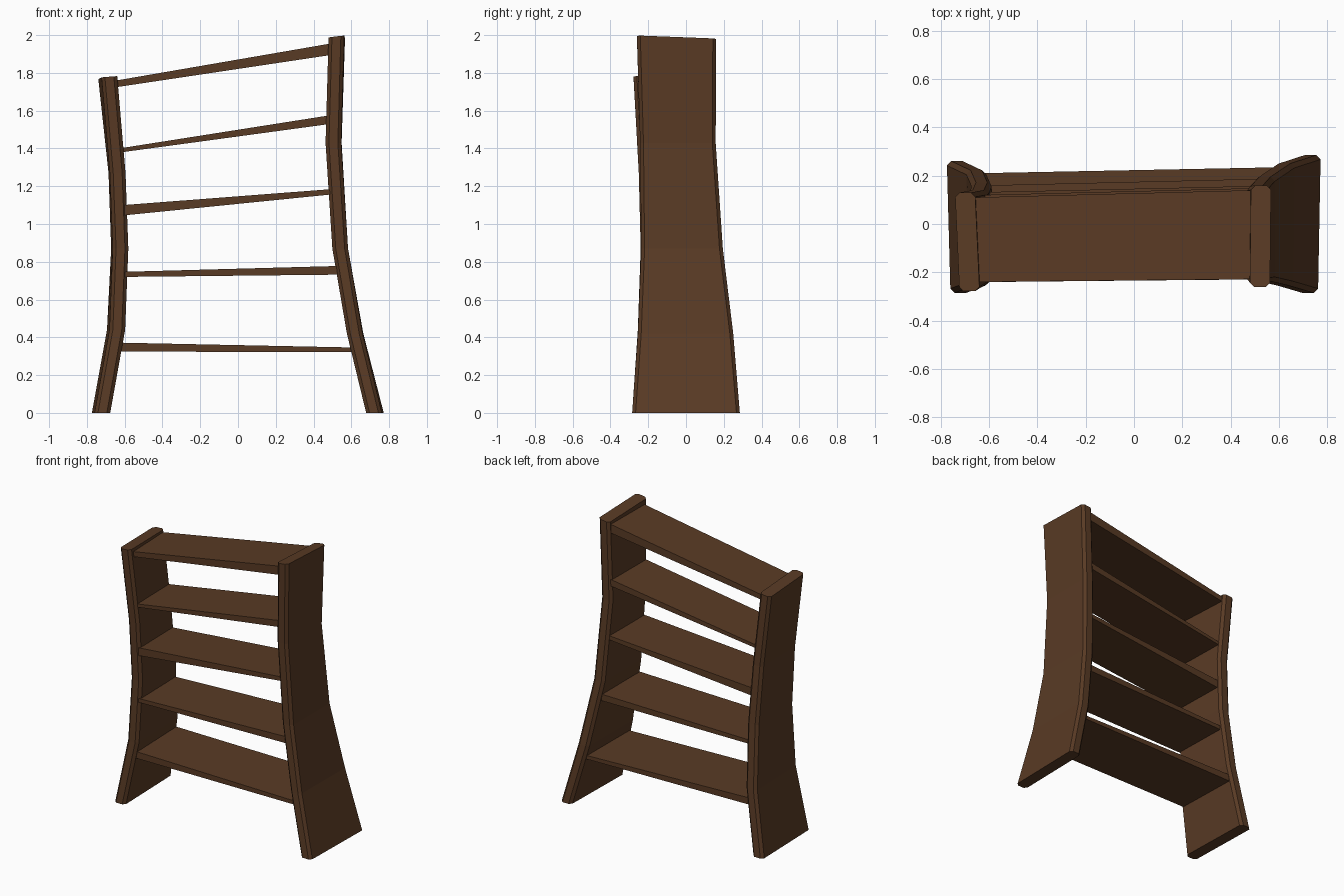
import bpy, bmesh

if "Cube" in bpy.data.objects:
    bpy.data.objects.remove(bpy.data.objects["Cube"])

wood = bpy.data.materials.new("dark_wood")
wood.diffuse_color = (0.10, 0.043, 0.018, 1)
wood.use_nodes = True
wood.node_tree.nodes["Principled BSDF"].inputs["Base Color"].default_value = wood.diffuse_color


def loft(name, rings):
    """Skin a list of matching closed rings and cap both ends."""
    bm = bmesh.new()
    loops = [[bm.verts.new(p) for p in ring] for ring in rings]
    n = len(loops[0])
    for a, b in zip(loops, loops[1:]):
        for i in range(n):
            j = (i + 1) % n
            bm.faces.new((a[i], a[j], b[j], b[i]))
    bm.faces.new(loops[0][::-1])
    bm.faces.new(loops[-1])
    bmesh.ops.recalc_face_normals(bm, faces=bm.faces)
    mesh = bpy.data.meshes.new(name)
    bm.to_mesh(mesh)
    bm.free()
    mesh.materials.append(wood)
    obj = bpy.data.objects.new(name, mesh)
    bpy.context.collection.objects.link(obj)
    return obj


def post(name, rows, slope_x, slope_y, width=0.083, c=0.018):
    """Bent plank with chamfered corners; rows: z, front x, back x, front y, back y."""
    rings = []
    for k, (z, xf, xb, yf, yb) in enumerate(rows):
        h = width / 2
        top = k == len(rows) - 1
        xm, ym = (xf + xb) / 2, (yf + yb) / 2
        pts = [(xf - h + c, yf), (xf + h - c, yf), (xf + h, yf + c), (xb + h, yb - c),
               (xb + h - c, yb), (xb - h + c, yb), (xb - h, yb - c), (xf - h, yf + c)]
        rings.append([(x, y, z + (slope_x * (x - xm) + slope_y * (y - ym) if top else 0))
                      for x, y in pts])
    return loft(name, rings)


# Side posts, bending outwards at the feet and the tops
post("left_post", [
    (0.00, -0.718, -0.732, -0.285, 0.260),
    (0.44, -0.639, -0.652, -0.255, 0.222),
    (0.87, -0.622, -0.630, -0.240, 0.172),
    (1.27, -0.637, -0.644, -0.250, 0.140),
    (1.775, -0.681, -0.698, -0.278, 0.130)], 0.08, -0.02)
post("right_post", [
    (0.00, 0.720, 0.730, -0.285, 0.285),
    (0.42, 0.618, 0.622, -0.255, 0.250),
    (0.87, 0.541, 0.541, -0.237, 0.195),
    (1.43, 0.505, 0.507, -0.243, 0.157),
    (1.985, 0.521, 0.525, -0.260, 0.160)], 0.12, -0.04)

# Shelves: left x, left bottom/top z, right x, right bottom/top z, left/right back y
shelves = [
    (-0.64, 0.325, 0.372, 0.62, 0.321, 0.346, 0.210, 0.235),
    (-0.60, 0.720, 0.747, 0.54, 0.732, 0.778, 0.160, 0.187),
    (-0.61, 1.045, 1.100, 0.50, 1.157, 1.185, 0.132, 0.157),
    (-0.63, 1.378, 1.400, 0.49, 1.530, 1.576, 0.120, 0.148),
    (-0.66, 1.722, 1.757, 0.50, 1.896, 1.957, 0.110, 0.140),
]
for i, (xl, bl, tl, xr, br, tr, yl, yr) in enumerate(shelves, 1):
    ends = [(xl, bl, tl, -0.240, yl), (xr, br, tr, -0.228, yr)]
    loft(f"shelf_{i}", [[(x, f, b), (x, k, b), (x, k, t), (x, f, t)]
                        for x, b, t, f, k in ends])
